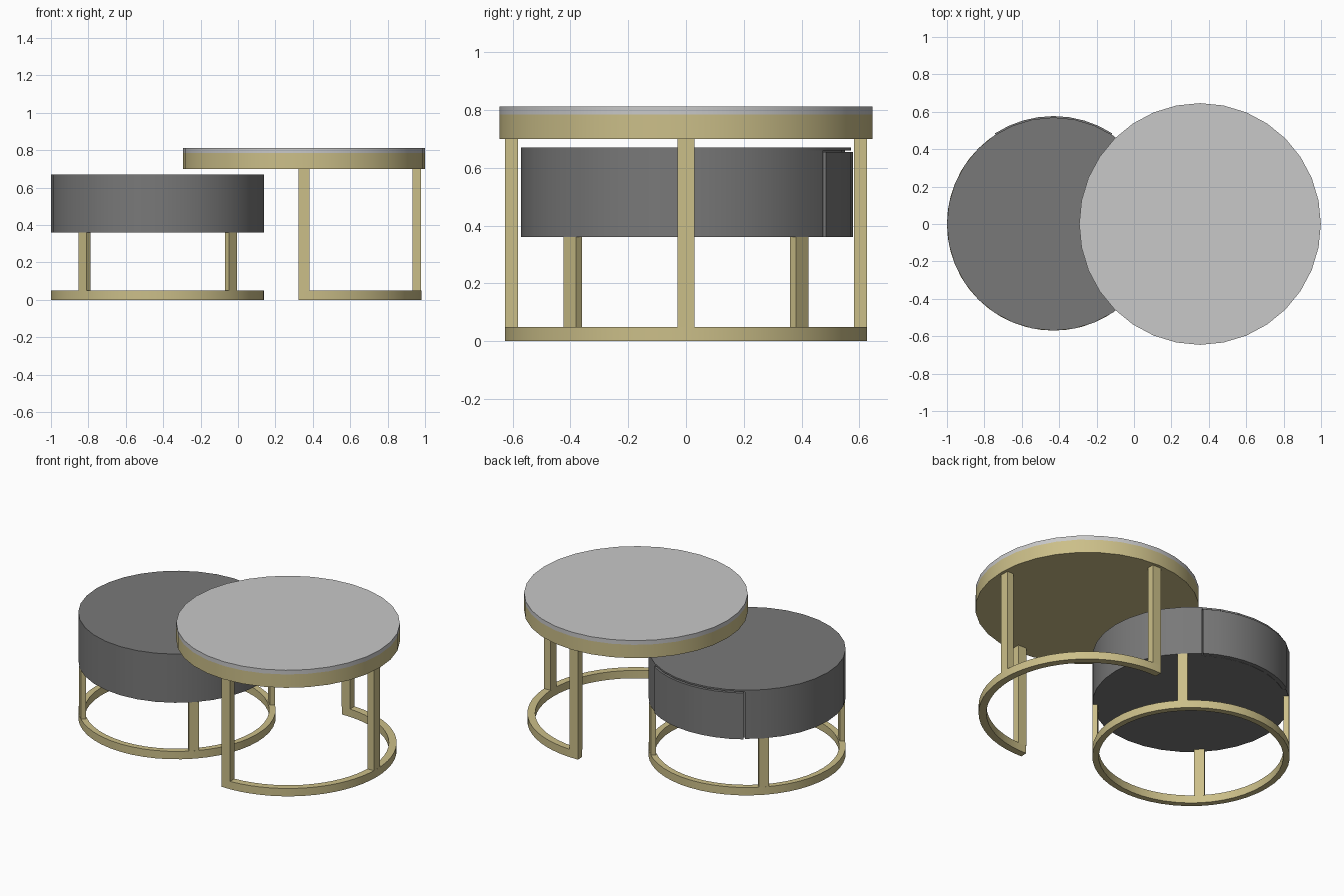
import bpy, bmesh, math
from mathutils import Matrix

if "Cube" in bpy.data.objects:
    bpy.data.objects.remove(bpy.data.objects["Cube"])


def material(name, rgb):
    m = bpy.data.materials.new(name)
    m.diffuse_color = (*rgb, 1)
    m.use_nodes = True
    m.node_tree.nodes["Principled BSDF"].inputs["Base Color"].default_value = m.diffuse_color
    return m


GOLD = material("brushed gold", (0.60, 0.52, 0.25))
GREY = material("dark grey", (0.19, 0.19, 0.19))
WHITE = material("pale stone", (0.58, 0.58, 0.58))


def finish(name, bm, mat, smooth=True):
    bmesh.ops.recalc_face_normals(bm, faces=bm.faces[:])
    me = bpy.data.meshes.new(name)
    bm.to_mesh(me)
    bm.free()
    me.materials.append(mat)
    ob = bpy.data.objects.new(name, me)
    bpy.context.collection.objects.link(ob)
    if smooth:
        bpy.ops.object.select_all(action='DESELECT')
        ob.select_set(True)
        bpy.context.view_layer.objects.active = ob
        bpy.ops.object.shade_smooth_by_angle(angle=math.radians(30))
    return ob


def disc(name, cx, r, z0, z1, mat, segs=32):
    bm = bmesh.new()
    bmesh.ops.create_cone(bm, cap_ends=True, segments=segs, radius1=r, radius2=r, depth=z1 - z0,
                          matrix=Matrix.Translation((cx, 0, (z0 + z1) / 2))
                          @ Matrix.Rotation(math.pi / 2, 4, 'Z'))
    return finish(name, bm, mat)


def arc(name, cx, r0, r1, z0, z1, a0, a1, segs, mat):
    """Rectangular section swept about the vertical axis; a full turn closes up."""
    bm = bmesh.new()
    full = abs(a1 - a0 - 360) < 1e-6
    loops = []
    for i in range(segs if full else segs + 1):
        a = math.radians(a0 + (a1 - a0) * i / segs)
        loops.append([bm.verts.new((cx + r * math.cos(a), r * math.sin(a), z))
                      for r, z in ((r0, z0), (r1, z0), (r1, z1), (r0, z1))])
    for i in range(segs):
        p, q = loops[i], loops[(i + 1) % len(loops)]
        for k in range(4):
            bm.faces.new((p[k], p[(k + 1) % 4], q[(k + 1) % 4], q[k]))
    if not full:
        bm.faces.new(loops[0])
        bm.faces.new(loops[-1])
    return finish(name, bm, mat)


def leg(name, cx, r_out, angle, width, depth, z0, z1):
    """Upright bar whose outer face sits at r_out in the given direction."""
    bm = bmesh.new()
    m = (Matrix.Translation((cx, 0, (z0 + z1) / 2)) @ Matrix.Rotation(math.radians(angle), 4, 'Z')
         @ Matrix.Translation((r_out - depth / 2, 0, 0))
         @ Matrix.Diagonal((depth, width, z1 - z0, 1)))
    bmesh.ops.create_cube(bm, size=1, matrix=m)
    return finish(name, bm, GOLD, smooth=False)


# Tall table: stone top, gold rim, three legs, half-ring foot
TX = 0.353
disc("tall_table_top", TX, 0.646, 0.785, 0.812, WHITE)
disc("tall_table_rim", TX, 0.646, 0.70, 0.785, GOLD)
arc("tall_table_foot", TX, 0.582, 0.627, 0, 0.05, -92.75, 92.75, 32, GOLD)
for i, a in enumerate((-90, 0, 90)):
    leg(f"tall_table_leg_{i + 1}", TX, 0.626, a, 0.06, 0.045, 0.049, 0.70)

# Low table: drum with a recess at the back for the curved drawer front
LX, R, STEP = -0.43, 0.57, 11.25
disc("drum_core", LX, 0.55, 0.36, 0.66, GREY)
disc("drum_lid", LX, R, 0.66, 0.67, GREY)
arc("drum_shell", LX, 0.55, R, 0.36, 0.66, 11 * STEP, 37 * STEP, 26, GREY)
arc("drawer_front", LX, 0.551, 0.577, 0.36, 0.655, 57.0, 123.0, 8, GREY)

# Low table: ring foot and four diagonal legs
arc("low_table_foot", LX, 0.533, R, 0, 0.05, 0, 360, 48, GOLD)
for i in range(4):
    leg(f"low_table_leg_{i + 1}", LX, 0.569, 45 + 90 * i, 0.06, 0.03, 0.049, 0.36)
